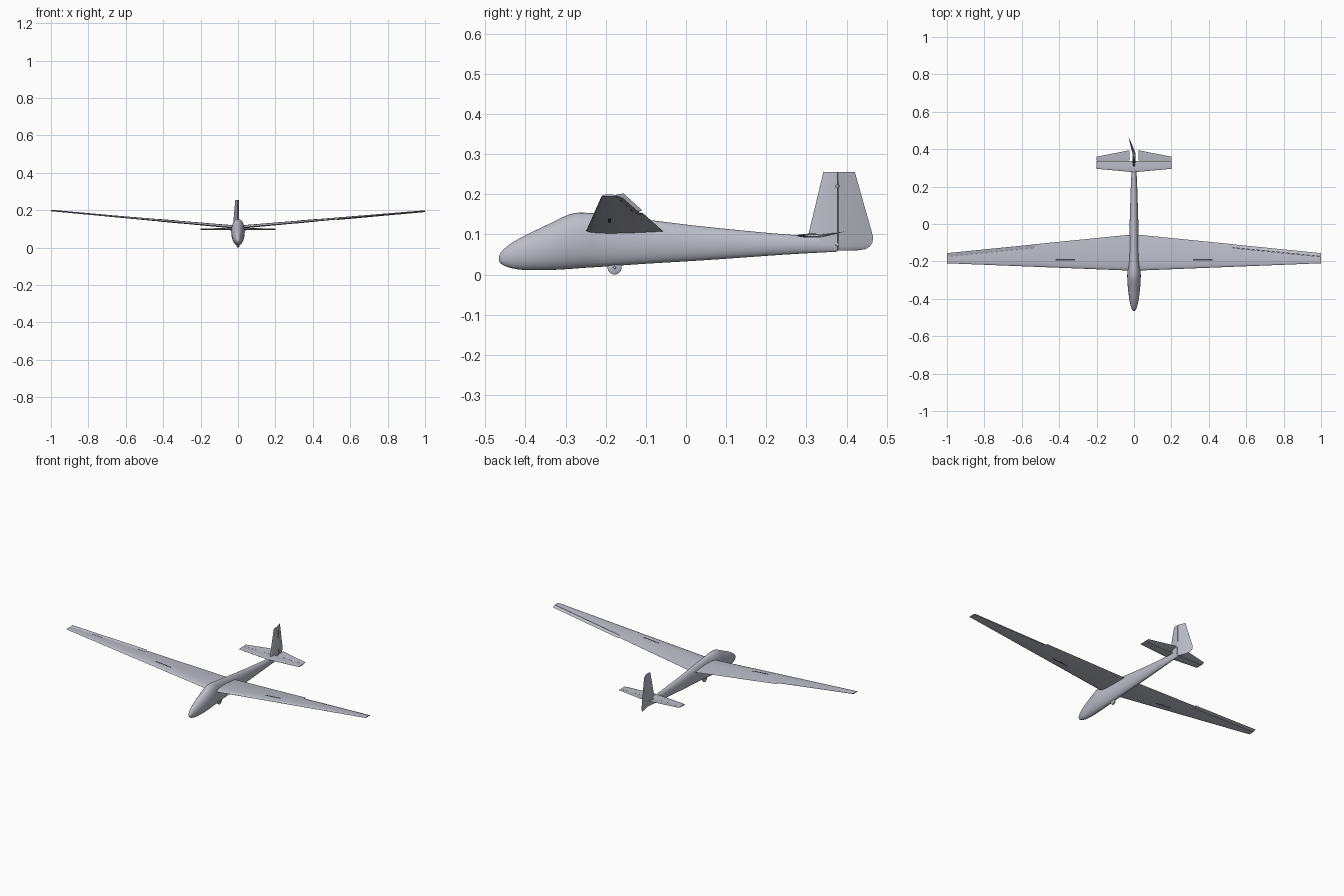
import bpy, bmesh, math
from mathutils import Vector

cube = bpy.data.objects.get("Cube")
if cube:
    bpy.data.objects.remove(cube)


def material(name, rgb):
    m = bpy.data.materials.new(name)
    m.use_nodes = True
    m.diffuse_color = (*rgb, 1)
    m.node_tree.nodes["Principled BSDF"].inputs["Base Color"].default_value = (*rgb, 1)
    return m


BODY = material("pale grey", (0.5, 0.51, 0.58))
SLOT = material("dark grey", (0.06, 0.06, 0.07))


def loft(name, rings, mat=BODY, angle=35):
    """Skin a list of equal point rings and cap both ends."""
    bm = bmesh.new()
    rows = [[bm.verts.new(p) for p in ring] for ring in rings]
    n = len(rows[0])
    for a, b in zip(rows, rows[1:]):
        for i in range(n):
            j = (i + 1) % n
            bm.faces.new((a[i], a[j], b[j], b[i]))
    bm.faces.new(rows[0])
    bm.faces.new(rows[-1])
    bmesh.ops.recalc_face_normals(bm, faces=bm.faces)
    mesh = bpy.data.meshes.new(name)
    bm.to_mesh(mesh)
    bm.free()
    mesh.materials.append(mat)
    ob = bpy.data.objects.new(name, mesh)
    bpy.context.collection.objects.link(ob)
    bpy.ops.object.select_all(action="DESELECT")
    ob.select_set(True)
    bpy.context.view_layer.objects.active = ob
    bpy.ops.object.shade_smooth_by_angle(angle=math.radians(angle))
    return ob


def half_thickness(u):
    return 5 * (0.2969 * math.sqrt(u) - 0.126 * u - 0.3516 * u**2
                + 0.2843 * u**3 - 0.1036 * u**4)


def foil(le, te, thick, lower, start, end, steps=12):
    """Aerofoil outline as (y, offset), limited to start <= y <= end."""
    chord = te - le
    ys = [start + (end - start) * (1 - math.cos(math.pi * i / steps)) / 2
          for i in range(steps + 1)]
    h = [max(half_thickness((y - le) / chord), 0.004) * thick * chord for y in ys]
    top = [(y, t) for y, t in zip(ys, h)]
    return top + [(y, -t * lower) for y, t in zip(ys[::-1], h[::-1])]


def surface(name, stations, part, thick=0.1, lower=1, deflect=0, upright=False, side=1):
    """Flying surface; station = span, leading y, trailing y, height, hinge y."""
    c, s = math.cos(math.radians(deflect)), math.sin(math.radians(deflect))
    rings = []
    for span, le, te, height, hinge in stations:
        start, end = {"whole": (le, te), "fixed": (le, hinge),
                      "moving": (hinge + 0.001, te)}[part]
        ring = []
        for y, off in foil(le, te, thick, lower, start, end):
            if part == "moving":
                d = y - hinge
                y, off = hinge + d * c - off * s, d * s + off * c
            ring.append((off, y, span) if upright else (side * span, y, height + off))
        rings.append(ring)
    return loft(name, rings)


def smooth_rows(rows, steps=4):
    """Catmull-Rom interpolation through the fuselage stations."""
    pts = [Vector(r) for r in rows]
    pts = [pts[0]] + pts + [pts[-1]]
    out = []
    for a, b, c, d in zip(pts, pts[1:], pts[2:], pts[3:]):
        for i in range(steps):
            t = i / steps
            out.append(0.5 * (2 * b + (c - a) * t + (2 * a - 5 * b + 4 * c - d) * t * t
                              + (3 * b - a - 3 * c + d) * t**3))
    return out + [pts[-1]]


# Fuselage: y, top z, bottom z, half width
stations = [
    (-0.466, 0.042, 0.036, 0.002), (-0.462, 0.054, 0.028, 0.008),
    (-0.445, 0.071, 0.019, 0.015), (-0.41, 0.093, 0.012, 0.024),
    (-0.35, 0.122, 0.011, 0.032), (-0.29, 0.15, 0.014, 0.036),
    (-0.25, 0.154, 0.017, 0.035), (-0.2, 0.149, 0.02, 0.03),
    (-0.1, 0.137, 0.027, 0.026), (0.05, 0.119, 0.036, 0.022),
    (0.25, 0.1, 0.05, 0.015), (0.377, 0.094, 0.057, 0.006)]
rings = []
for y, top, bottom, w in smooth_rows(stations):
    mid, h = (top + bottom) / 2, (top - bottom) / 2
    rings.append([(w * math.cos(a), y, mid + h * math.sin(a))
                  for a in (math.tau * i / 32 for i in range(32))])
loft("fuselage", rings, angle=60)


# Wings with dihedral, ailerons deflected in opposite directions
def wing_station(x):
    te = -0.055 - 0.1 * x
    return (x, -0.25 + 0.04 * x, te, 0.106 + 0.09 * x, te - 0.02)


SPLIT = 0.53
for label, side, tilt in (("left", 1, -18), ("right", -1, 18)):
    inner = [wing_station(x) for x in (0, SPLIT)]
    outer = [wing_station(x) for x in (SPLIT, 1)]
    args = dict(thick=0.12, lower=0.5, side=side)
    surface(label + "_inner_wing", inner, "whole", **args)
    surface(label + "_outer_wing", outer, "fixed", **args)
    surface(label + "_aileron", outer, "moving", deflect=tilt, **args)

    # Airbrake slots on both skins
    for face, sign, lower in (("upper", 1, 1), ("lower", -1, 0.5)):
        rings = []
        for x in (0.315, 0.42):
            _, le, te, z, _ = wing_station(x)
            ring = []
            for y, lift in ((-0.194, 0), (-0.187, 0), (-0.187, 1), (-0.194, 1)):
                t = half_thickness((y - le) / (te - le)) * 0.12 * (te - le) * lower
                ring.append((side * x, y, z + sign * (t - 0.001 + 0.0016 * lift)))
            rings.append(ring)
        loft(f"{label}_{face}_airbrake_slot", rings, SLOT)

    # Tailplane and raised elevator
    def tail_station(x):
        return (x, 0.277 + 0.09 * x, 0.4 - 0.2 * x, 0.097, 0.338)

    surface(label + "_tailplane", [tail_station(0), tail_station(0.2)], "fixed",
            thick=0.08, side=side)
    surface(label + "_elevator", [tail_station(0.024), tail_station(0.2)], "moving",
            thick=0.08, deflect=10, side=side)

# Fin and rudder, the rudder swung to the right
HINGE = 0.377


def fin_station(z, te):
    return (z, 0.305 + 0.24 * (z - 0.1), HINGE + (te - HINGE) * 1.05, 0, HINGE)


surface("fin", [fin_station(0.075, 0.465), fin_station(0.255, 0.421)], "fixed",
        upright=True)
rudder = [(0.06, 0.425), (0.063, 0.446), (0.07, 0.458), (0.08, 0.465),
          (0.095, 0.466), (0.255, 0.421)]
surface("rudder", [fin_station(*r) for r in rudder], "moving",
        deflect=-18, upright=True)


# Main wheel with hub, and rudder hinge pins
def disc(name, y, z, radius, half):
    profile = [(-half, 0.75), (-half * 0.6, 1), (half * 0.6, 1), (half, 0.75)]
    rings = [[(x, y + radius * k * math.cos(a), z + radius * k * math.sin(a))
              for a in (math.tau * i / 24 for i in range(24))] for x, k in profile]
    loft(name, rings)


disc("main_wheel", -0.178, 0.0175, 0.0175, 0.007)
disc("wheel_hub", -0.178, 0.0175, 0.004, 0.009)
disc("upper_rudder_hinge", HINGE, 0.22, 0.005, 0.006)
disc("lower_rudder_hinge", HINGE, 0.075, 0.005, 0.008)
